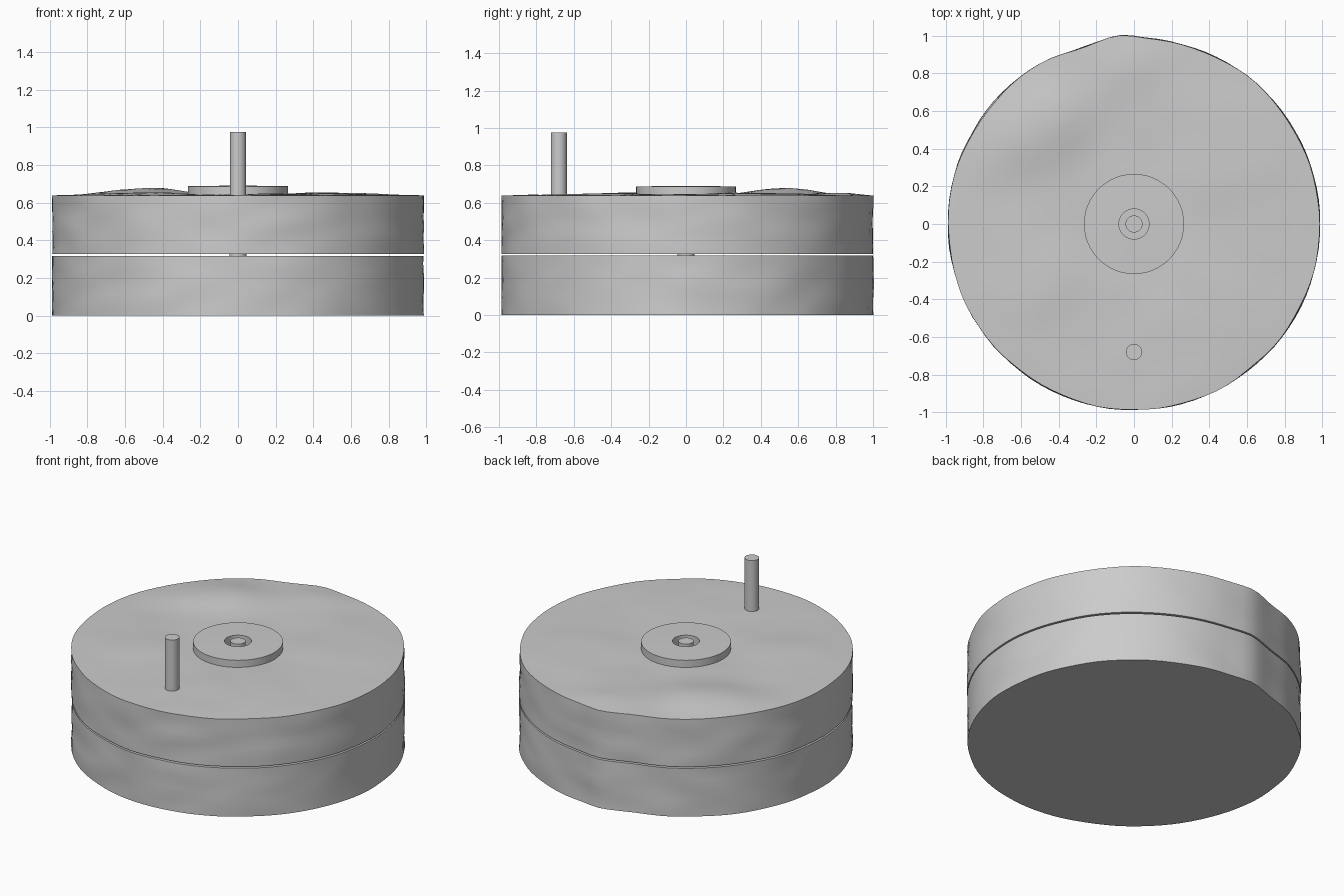
import bpy, bmesh, math
from mathutils import Vector, noise

if "Cube" in bpy.data.objects:
    bpy.data.objects.remove(bpy.data.objects["Cube"])


def lathe(name, profile, segs, shape=None, closed=False):
    """Revolve (radius, z) points around z; a zero radius makes a pole."""
    bm = bmesh.new()
    rings = []
    for r, z in profile:
        if r == 0:
            rings.append([bm.verts.new((0, 0, z))] * segs)
            continue
        ring = []
        for i in range(segs):
            a = 2 * math.pi * i / segs
            p = Vector((r * math.cos(a), r * math.sin(a), z))
            ring.append(bm.verts.new(shape(p, a) if shape else p))
        rings.append(ring)
    pairs = list(zip(rings, rings[1:]))
    if closed:
        pairs.append((rings[-1], rings[0]))
    for lo, hi in pairs:
        for i in range(segs):
            j = (i + 1) % segs
            quad = list(dict.fromkeys((lo[i], lo[j], hi[j], hi[i])))
            bm.faces.new(quad)
    bmesh.ops.recalc_face_normals(bm, faces=bm.faces[:])
    mesh = bpy.data.meshes.new(name)
    bm.to_mesh(mesh)
    bm.free()
    obj = bpy.data.objects.new(name, mesh)
    bpy.context.collection.objects.link(obj)
    bpy.ops.object.select_all(action='DESELECT')
    obj.select_set(True)
    bpy.context.view_layer.objects.active = obj
    bpy.ops.object.shade_smooth_by_angle(angle=math.radians(35))
    return obj


R = 0.987
# Mounds on the upper face: x, y, height, spread
MOUNDS = [(-0.43, 0.57, 0.034, 0.13), (-0.62, 0.42, 0.022, 0.13),
          (0.5, 0.32, 0.014, 0.2), (-0.5, -0.3, 0.014, 0.18),
          (-0.02, 0.85, 0.012, 0.15), (0.4, -0.45, 0.01, 0.2)]


def hewn(p, a):
    """Rough-hewn stone: uneven rim and a gently lumpy top."""
    r = math.hypot(p.x, p.y)
    if r > 0.95:
        bump = 0.016 * math.exp(-((a - math.radians(94)) / 0.1) ** 2)
        dip = 0.012 * math.exp(-((a - math.radians(108)) / 0.13) ** 2)
        n = 0.007 * noise.noise(Vector((p.x * 4, p.y * 4, p.z * 9)))
        k = (r + bump - dip + n) / r
        return Vector((p.x * k, p.y * k, p.z))
    if p.z > 0.6 and r > 0.27:
        lift = sum(h * math.exp(-((p.x - x) ** 2 + (p.y - y) ** 2) / (2 * s * s))
                   for x, y, h, s in MOUNDS)
        n = 0.006 * noise.noise(Vector((p.x * 4, p.y * 4, 7)))
        p.z += (lift + n) * min(1, (0.99 - r) / 0.12)
    return p


def wall(z0, z1, steps=8):
    return [(R, z0 + (z1 - z0) * i / steps) for i in range(steps + 1)]


# Lower stone
lathe("lower_stone", [(0, 0.0)] + wall(0.0, 0.317) + [(0, 0.317)], 96, hewn)

# Upper stone with a centre eye
top = [(r, 0.64) for r in (0.93, 0.86, 0.78, 0.7, 0.62, 0.54, 0.46, 0.38, 0.31, 0.25, 0.08)]
lathe("upper_stone", [(0.08, 0.327)] + wall(0.327, 0.638) + top, 96, hewn, closed=True)

# Raised collar around the eye
lathe("collar", [(0.08, 0.62), (0.266, 0.62), (0.266, 0.687), (0.08, 0.69)], 48, closed=True)

# Spindle standing in the eye
lathe("spindle", [(0, 0.31), (0.045, 0.31), (0.045, 0.69), (0, 0.69)], 32)

# Turning handle
handle = lathe("handle", [(0, 0.6), (0.043, 0.6), (0.043, 0.975), (0, 0.975)], 32)
handle.location = (0, -0.68, 0)
